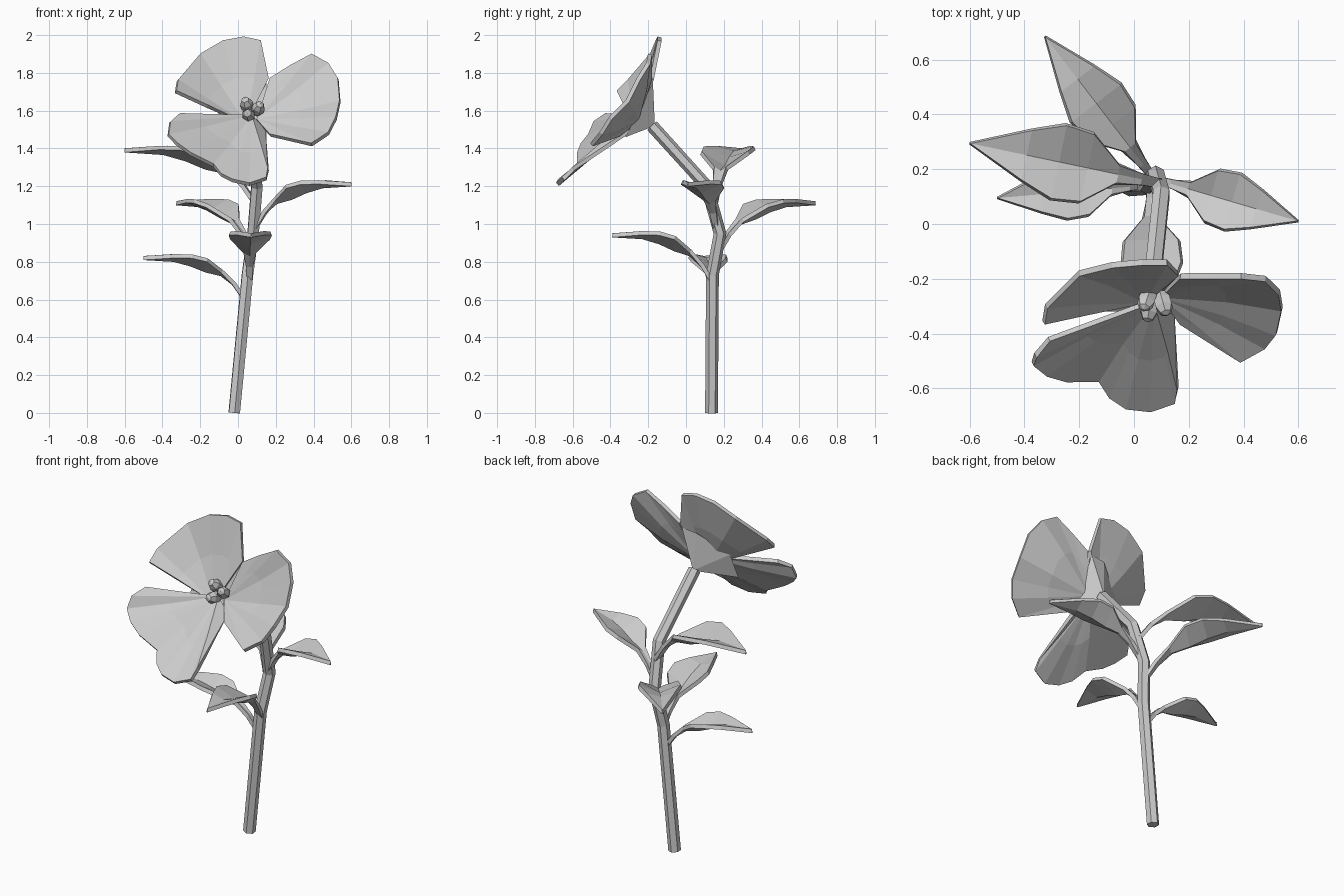
import bpy, bmesh, math
from mathutils import Vector, Matrix

cube = bpy.data.objects.get("Cube")
if cube:
    bpy.data.objects.remove(cube, do_unlink=True)

grey = bpy.data.materials.new("plain_grey")
grey.use_nodes = True
grey.diffuse_color = (0.6, 0.6, 0.6, 1)
for node in grey.node_tree.nodes:
    if node.type == 'BSDF_PRINCIPLED':
        node.inputs["Base Color"].default_value = (0.6, 0.6, 0.6, 1)


def add_object(name, data):
    obj = bpy.data.objects.new(name, data)
    bpy.context.scene.collection.objects.link(obj)
    data.materials.append(grey)
    return obj


def add_sheet(name, verts, faces, thickness=0):
    """Flat-shaded mesh, optionally thickened into a sheet."""
    mesh = bpy.data.meshes.new(name)
    mesh.from_pydata([tuple(v) for v in verts], [], faces)
    bm = bmesh.new()
    bm.from_mesh(mesh)
    bmesh.ops.recalc_face_normals(bm, faces=bm.faces)
    bm.to_mesh(mesh)
    bm.free()
    obj = add_object(name, mesh)
    if thickness:
        solid = obj.modifiers.new("thickness", 'SOLIDIFY')
        solid.thickness = thickness
        solid.offset = 0
    return obj


# Stem: bent hexagonal tube
stem_path = [(-0.02, 0.135, 0), (0.05, 0.14, 0.73), (0.08, 0.18, 0.95),
             (0.1, 0.11, 1.2), (0.07, -0.18, 1.52)]
curve = bpy.data.curves.new("stem", 'CURVE')
curve.dimensions = '3D'
curve.bevel_depth = 0.034
curve.bevel_resolution = 1
curve.use_fill_caps = True
spline = curve.splines.new('POLY')
spline.points.add(len(stem_path) - 1)
for point, co in zip(spline.points, stem_path):
    point.co = (*co, 1)
spline.use_smooth = False
add_object("stem", curve)

# Leaves: thin stalk opening into a folded, pointed blade
# Each row: distance along leaf, rise, half width, fold depth
LEAF_ROWS = [(0, 0, 0.12, 0), (0.1, 0.36, 0.16, 0), (0.22, 0.66, 0.26, 0.15),
             (0.38, 0.95, 0.92, 0.55), (0.53, 1.04, 1, 0.42),
             (0.7, 1.05, 0.68, 0.2), (1, 1, 0.01, 0)]


def add_leaf(name, base, tip, half_width):
    base, tip = Vector(base), Vector(tip)
    span = tip - base
    flat = Vector((span.x, span.y, 0))
    side = Vector((-flat.y, flat.x, 0)).normalized()
    verts, faces = [], []
    for along, rise, width, fold in LEAF_ROWS:
        middle = base + flat * along + Vector((0, 0, span.z * rise))
        for s in (-1, 0, 1):
            drop = 0 if s else fold * half_width
            verts.append(middle + side * s * width * half_width - Vector((0, 0, drop)))
    for r in range(len(LEAF_ROWS) - 1):
        for c in range(2):
            a = r * 3 + c
            faces.append((a, a + 1, a + 4, a + 3))
    add_sheet(name, verts, faces, 0.022)


add_leaf("leaf_low_right", (0.03, 0.14, 0.61), (-0.5, 0.095, 0.82), 0.1)
add_leaf("leaf_front", (0.06, 0.14, 0.69), (0.07, -0.39, 0.94), 0.11)
add_leaf("leaf_back", (0.07, 0.17, 0.85), (-0.325, 0.685, 1.11), 0.115)
add_leaf("leaf_left", (0.09, 0.16, 0.98), (0.6, 0.01, 1.21), 0.108)
add_leaf("leaf_upper_right", (0.09, 0.15, 1.11), (-0.6, 0.295, 1.39), 0.14)

# Petals: shallow cupped fans, each spreading from its own root
axis = Vector((-0.05, -0.86, 0.5)).normalized()


def add_petal(name, root, rim):
    root, rim = Vector(root), [Vector(p) for p in rim]
    n = len(rim)
    verts = [root]
    for i, p in enumerate(rim):
        bulge = math.sin(math.pi * i / (n - 1))
        verts.append(root.lerp(p, 0.55) - axis * 0.012 * bulge)
    verts += rim
    faces = []
    for i in range(1, n):
        faces += [(0, i, i + 1), (i, i + n, i + n + 1, i + 1)]
    add_sheet(name, verts, faces, 0.022)


add_petal("petal_top", (0.04, -0.28, 1.53), [
    (-0.33, -0.36, 1.7), (-0.32, -0.3, 1.76), (-0.2, -0.18, 1.9),
    (-0.08, -0.15, 1.97), (0.03, -0.14, 1.99), (0.12, -0.14, 1.97),
    (0.16, -0.18, 1.77)])
add_petal("petal_left", (0.1, -0.26, 1.55), [
    (0.17, -0.19, 1.77), (0.28, -0.19, 1.84), (0.39, -0.19, 1.9),
    (0.48, -0.2, 1.85), (0.53, -0.25, 1.77), (0.54, -0.31, 1.65),
    (0.52, -0.4, 1.56), (0.48, -0.45, 1.48), (0.39, -0.5, 1.42),
    (0.17, -0.36, 1.47)])
add_petal("petal_bottom", (0.07, -0.28, 1.57), [
    (-0.31, -0.42, 1.58), (-0.36, -0.48, 1.54), (-0.37, -0.51, 1.47),
    (-0.32, -0.55, 1.42), (-0.25, -0.57, 1.37), (-0.13, -0.57, 1.31),
    (-0.09, -0.63, 1.26), (-0.03, -0.67, 1.23), (0.06, -0.68, 1.21),
    (0.15, -0.65, 1.24), (0.16, -0.6, 1.29), (0.14, -0.3, 1.49)])

# Calyx: five-cornered cup behind the petals
calyx = [(0.07, -0.165, 1.52), (0.06, -0.23, 1.54),
         (0.15, -0.175, 1.75), (0.06, -0.18, 1.74), (-0.1, -0.27, 1.62),
         (-0.12, -0.32, 1.47), (0.15, -0.32, 1.46)]
calyx_faces = []
for i in range(5):
    a, b = 2 + i, 2 + (i + 1) % 5
    calyx_faces += [(0, a, b), (1, b, a)]
add_sheet("calyx", calyx, calyx_faces)

# Stamens: three faceted beads in the flower centre
heart = Vector((0.07, -0.29, 1.605))
across = Vector((0, 0, 1)).cross(axis).normalized()
lift = axis.cross(across)
for i in range(3):
    angle = math.radians(10 + 120 * i)
    out = across * math.cos(angle) + lift * math.sin(angle)
    mesh = bpy.data.meshes.new("stamen")
    bm = bmesh.new()
    bmesh.ops.create_uvsphere(bm, u_segments=6, v_segments=5, radius=0.036)
    bmesh.ops.scale(bm, vec=(1, 1, 1.5), verts=bm.verts)
    turn = (axis + out * 0.3).to_track_quat('Z', 'Y').to_matrix().to_4x4()
    bm.transform(Matrix.Translation(heart + out * 0.037) @ turn)
    bm.to_mesh(mesh)
    bm.free()
    add_object("stamen_%d" % (i + 1), mesh)
